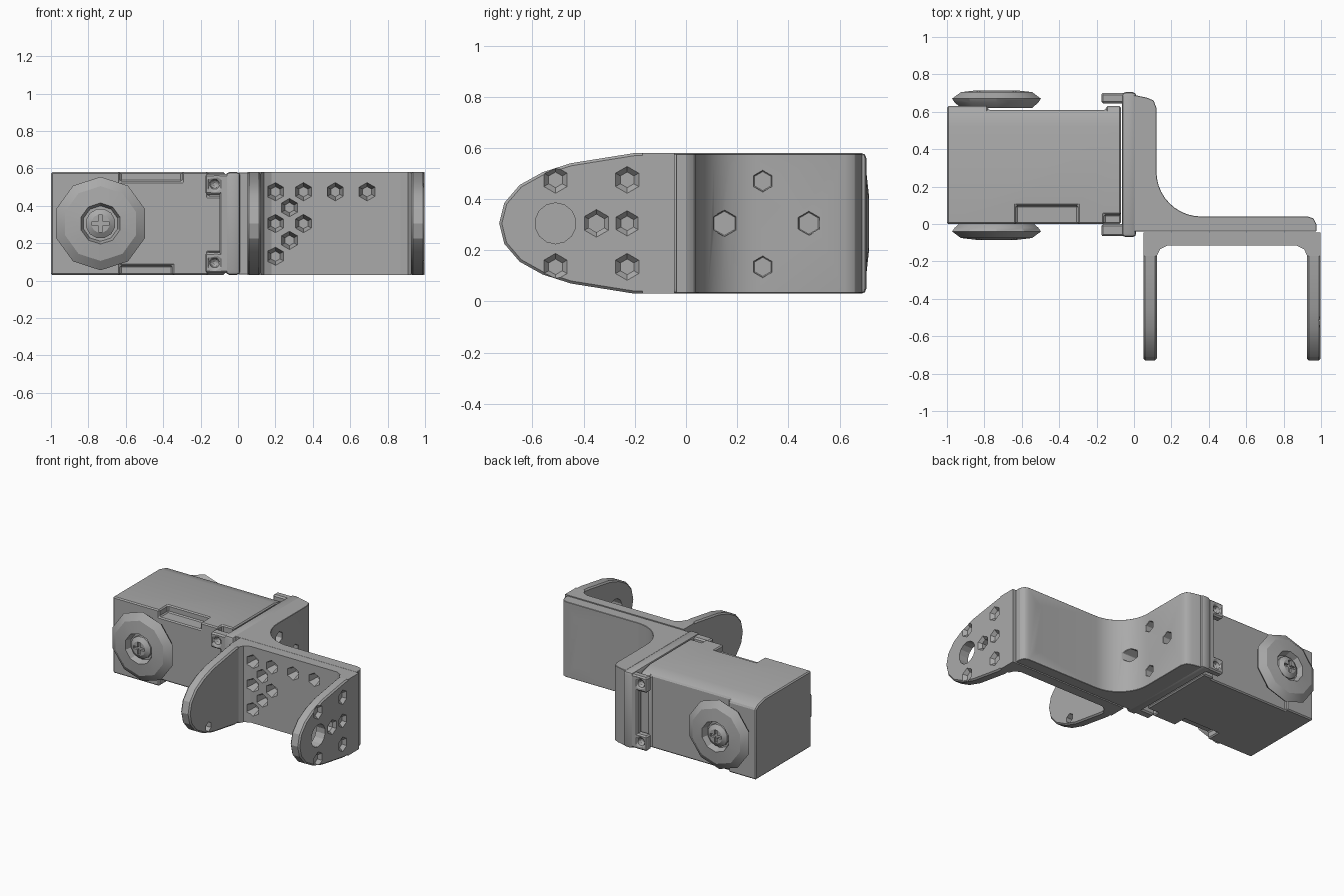
import bpy, bmesh, math
from mathutils import Matrix, Vector

if "Cube" in bpy.data.objects:
    bpy.data.objects.remove(bpy.data.objects["Cube"], do_unlink=True)

grey = bpy.data.materials.new("mid_grey")
grey.use_nodes = True
grey.diffuse_color = (0.4, 0.4, 0.4, 1)
grey.node_tree.nodes["Principled BSDF"].inputs["Base Color"].default_value = (0.4, 0.4, 0.4, 1)

BOTTOM, TOP, MID = 0.03, 0.58, 0.305


def finish(name, bm):
    bmesh.ops.recalc_face_normals(bm, faces=bm.faces)
    mesh = bpy.data.meshes.new(name)
    bm.to_mesh(mesh)
    bm.free()
    mesh.materials.append(grey)
    obj = bpy.data.objects.new(name, mesh)
    bpy.context.collection.objects.link(obj)
    return obj


def extrude(name, points, axis, lo, hi):
    """Prism: points lie in (x, y) for axis z, or (y, z) for axis x."""
    bm = bmesh.new()
    place = (lambda p, d: (p[0], p[1], d)) if axis == "z" else (lambda p, d: (d, p[0], p[1]))
    face = bm.faces.new([bm.verts.new(place(p, lo)) for p in points])
    grown = bmesh.ops.extrude_face_region(bm, geom=[face])["geom"]
    shift = Vector(place((0, 0), hi - lo))
    bmesh.ops.translate(bm, vec=shift, verts=[v for v in grown if isinstance(v, bmesh.types.BMVert)])
    return finish(name, bm)


def box(name, x, y, z):
    return extrude(name, [(x[0], y[0]), (x[1], y[0]), (x[1], y[1]), (x[0], y[1])], "z", *z)


def cone(name, start, end, r1, r2, sides=6):
    start, end = Vector(start), Vector(end)
    bm = bmesh.new()
    bmesh.ops.create_cone(bm, cap_ends=True, segments=sides, radius1=r1, radius2=r2,
                          depth=(end - start).length)
    turn = (end - start).to_track_quat("Z", "Y").to_matrix().to_4x4()
    bm.transform(Matrix.Translation((start + end) / 2) @ turn)
    return finish(name, bm)


def bake(obj):
    graph = bpy.context.evaluated_depsgraph_get()
    obj_mesh = bpy.data.meshes.new_from_object(obj.evaluated_get(graph))
    obj.modifiers.clear()
    obj.data = obj_mesh


def combine(obj, others, mode):
    for other in others:
        mod = obj.modifiers.new(mode.lower(), "BOOLEAN")
        mod.operation, mod.object, mod.solver = mode, other, "EXACT"
    bake(obj)
    for other in others:
        bpy.data.objects.remove(other, do_unlink=True)


def bevel(obj, width, segments=2):
    mod = obj.modifiers.new("bevel", "BEVEL")
    mod.width, mod.segments, mod.limit_method = width, segments, "ANGLE"
    mod.angle_limit = math.radians(40)
    bake(obj)


def lathe(name, profile, centre, direction, sides):
    """Turn (radius, height) points around the y axis."""
    bm = bmesh.new()
    rings = []
    for r, h in profile:
        rings.append([bm.verts.new((centre[0] + r * math.cos(a), centre[1] + direction * h,
                                    centre[2] + r * math.sin(a)))
                      for a in (2 * math.pi * (i + 0.5) / sides for i in range(sides))])
    for low, high in zip(rings, rings[1:]):
        for i in range(sides):
            j = (i + 1) % sides
            bm.faces.new((low[i], low[j], high[j], high[i]))
    bm.faces.new(rings[0])
    bm.faces.new(rings[-1])
    return finish(name, bm)


# Motor case: chamfered block with notched front edges
case = extrude("motor_case", [(0.0, BOTTOM), (0.63, BOTTOM), (0.63, 0.54), (0.6, 0.56),
                              (0.52, TOP), (0.0, TOP)], "x", -1.0, -0.07)
notches = [box("cut", (-0.63, -0.3), (-0.1, 0.1), (0.53, 0.7)),
           box("cut", (-0.63, -0.35), (-0.1, 0.1), (-0.1, 0.08)),
           box("cut", (-0.78, -0.15), (0.61, 0.8), (-0.1, 0.7)),
           box("cut", (-0.16, 0.0), (-0.1, 0.05), (0.45, 0.7)),
           box("cut", (-0.16, 0.0), (-0.1, 0.05), (-0.1, 0.15))]
combine(case, notches, "DIFFERENCE")
bevel(case, 0.008, 1)

# Output discs with a socket and a cross-slot screw, front and back
for side, y, way in (("front", 0.0, -1), ("back", 0.63, 1)):
    centre = (-0.735, y, MID)
    lathe(side + "_disc", [(0.2, -0.01), (0.235, 0.02), (0.25, 0.04), (0.2, 0.075), (0.11, 0.085),
                           (0.095, 0.04)], centre, way, 10)
    screw = lathe(side + "_disc_screw", [(0.08, 0.03), (0.08, 0.06), (0.05, 0.08)], centre, way, 12)
    slots = [box("cut", (centre[0] - w, centre[0] + w), (y + way * 0.078 - 0.015, y + way * 0.078 + 0.015),
                 (MID - h, MID + h)) for w, h in ((0.045, 0.01), (0.01, 0.045))]
    combine(screw, slots, "DIFFERENCE")

# Mounting plate at the end of the motor, with corner tabs and screws
plate = box("mounting_plate", (-0.065, 0.012), (-0.07, 0.705), (BOTTOM, TOP))
bevel(plate, 0.02)
for side, y0, y1, out in (("front", -0.065, 0.0, -1), ("back", 0.645, 0.7, 1)):
    strip = box(side + "_flange", (-0.1, -0.05), (y0, y1), (BOTTOM + 0.01, TOP - 0.01))
    bevel(strip, 0.01, 1)
    for level, z in (("lower", 0.095), ("upper", 0.515)):
        tab = box(f"{side}_{level}_tab", (-0.175, -0.05), (y0, y1), (z - 0.055, z + 0.055))
        face_y = y0 if out < 0 else y1
        hole = cone("cut", (-0.125, face_y + out * 0.01, z), (-0.125, face_y - out * 0.04, z), 0.038, 0.02)
        combine(tab, [hole], "DIFFERENCE")
        bevel(tab, 0.01, 1)

# Angle bracket: two plates joined by a large fillet
fillet = [(0.36 - 0.24 * math.sin(a), 0.28 - 0.24 * math.cos(a))
          for a in (math.radians(9 * i) for i in range(11))]
angle = extrude("angle_bracket", [(0.0, -0.04), (0.975, -0.04), (0.975, 0.0), (0.96, 0.03), (0.93, 0.04)]
                + fillet + [(0.12, 0.62), (0.105, 0.66), (0.07, 0.675), (0.0, 0.69)],
                "z", BOTTOM + 0.003, TOP - 0.003)
holes = [cone("cut", (0.03, y, z), (0.3, y, z), r, r)
         for y, z, r in ((0.15, MID, 0.05), (0.48, MID, 0.045), (0.3, 0.47, 0.04), (0.3, 0.135, 0.04))]
holes += [cone("cut", (x, -0.1, z), (x, 0.1, z), 0.025, 0.025)
          for x, z in ((0.85, 0.47), (0.85, 0.135))]
combine(angle, holes, "DIFFERENCE")
bevel(angle, 0.008, 1)

# U bracket web: pierced by a centre bore and a field of countersunk holes
web = extrude("fork_web", [(0.05, -0.045), (0.05, -0.17), (0.122, -0.17), (0.14, -0.135), (0.18, -0.115),
                           (0.87, -0.115), (0.91, -0.135), (0.925, -0.17), (0.998, -0.17), (0.998, -0.045)],
              "z", BOTTOM, TOP)
spots = [(x, z) for x in (0.2, 0.35, 0.52, 0.69, 0.84) for z in (0.13, MID, 0.475)
         if (x, z) != (0.52, MID)]
spots += [(x, z) for x in (0.275, 0.765) for z in (0.215, 0.39)]
cuts = [cone("cut", (x, -0.125, z), (x, -0.04, z), 0.052, 0.026) for x, z in spots]
cuts.append(cone("cut", (0.52, -0.2, MID), (0.52, 0, MID), 0.12, 0.12, 14))
combine(web, cuts, "DIFFERENCE")

# U bracket arms: rounded tips with a bearing bore and small holes
half = [(-0.045, 0.275), (-0.2, 0.275), (-0.45, 0.235), (-0.56, 0.2), (-0.65, 0.15), (-0.71, 0.08)]
outline = [(y, MID + h) for y, h in half] + [(-0.73, MID)] + [(y, MID - h) for y, h in reversed(half)]
arm_holes = [(-0.51, 0, 0.08), (-0.35, 0, 0.035), (-0.23, 0, 0.032)]
arm_holes += [(y, s * 0.17, 0.034) for y in (-0.51, -0.23) for s in (-1, 1)]
for side, x0, x1, out in (("right", 0.05, 0.122, -1), ("left", 0.925, 0.998, 1)):
    arm = extrude(side + "_fork_arm", outline, "x", x0, x1)
    bevel(arm, 0.01, 1)
    cuts = []
    for y, dz, r in arm_holes:
        sides = 14 if r > 0.05 else 6
        cuts.append(cone("cut", (x0 - 0.05, y, MID + dz), (x1 + 0.05, y, MID + dz), r, r, sides))
        if sides == 6:
            face_x = x0 if out < 0 else x1
            for start, way in ((face_x, out), (x0 + x1 - face_x, -out)):
                cuts.append(cone("cut", (start + way * 0.01, y, MID + dz),
                                 (start - way * 0.025, y, MID + dz), r * 1.8, r * 0.9, 6))
    combine(arm, cuts, "DIFFERENCE")

# Smooth only the shallow angles
bpy.ops.object.select_all(action="DESELECT")
for obj in bpy.context.scene.objects:
    if obj.type == "MESH":
        obj.select_set(True)
        bpy.context.view_layer.objects.active = obj
bpy.ops.object.shade_smooth_by_angle(angle=math.radians(25))
